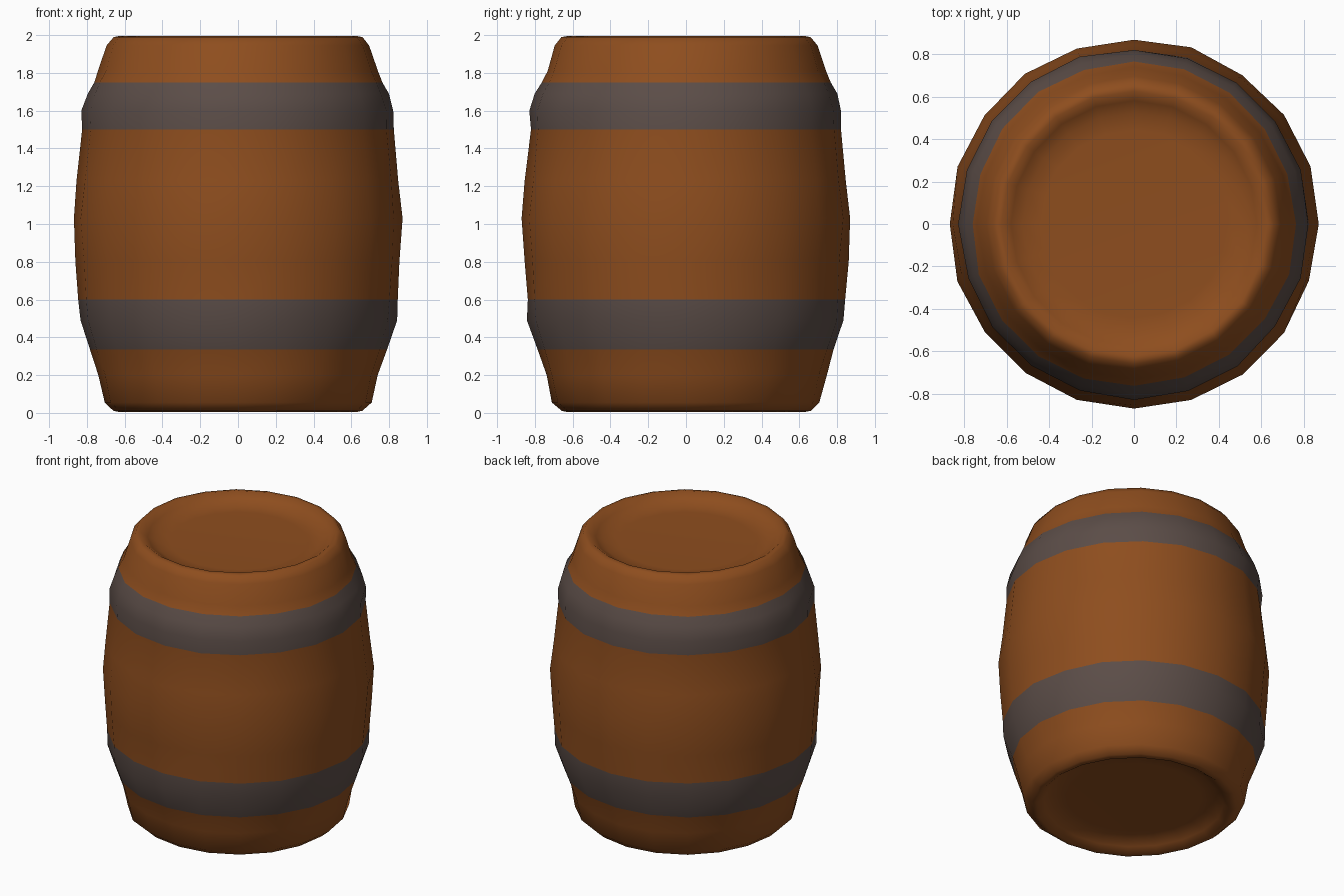
import bpy, bmesh, math, random

random.seed(4)
SIDES = 20

cube = bpy.data.objects.get("Cube")
if cube:
    bpy.data.objects.remove(cube, do_unlink=True)


def make_material(name, rgb):
    mat = bpy.data.materials.new(name)
    mat.use_nodes = True
    mat.diffuse_color = (*rgb, 1)
    mat.node_tree.nodes["Principled BSDF"].inputs["Base Color"].default_value = (*rgb, 1)
    return mat


wood = make_material("brown wood", (0.27, 0.075, 0.013))
iron = make_material("dark iron", (0.105, 0.074, 0.064))

# Softly dished lids, from the lid's middle out to the rim (radius, depth from the end)
lid = [(0.44, 0.07), (0.525, 0.066), (0.58, 0.036), (0.625, 0.004), (0.66, 0.011)]

# Bulging staves with hoop edges, bottom to top (radius, height)
staves = [(0.71, 0.055), (0.742, 0.2), (0.785, 0.335), (0.838, 0.49), (0.842, 0.6),
          (0.858, 0.8), (0.872, 1.03), (0.85, 1.23), (0.822, 1.5), (0.825, 1.6),
          (0.797, 1.69), (0.765, 1.75), (0.737, 1.81), (0.695, 1.945)]

profile = lid + staves + [(r, 2 - d) for r, d in reversed(lid)]

# Lathe the profile with slightly uneven, hand-hewn radii
bm = bmesh.new()
rings = []
for r, z in profile:
    wobble = 0.005 if r > 0.7 else 0.002
    ring = []
    for i in range(SIDES):
        a = math.tau * i / SIDES
        rad = r + random.uniform(-wobble, wobble)
        ring.append(bm.verts.new((rad * math.cos(a), rad * math.sin(a), z)))
    rings.append(ring)

for low, high in zip(rings, rings[1:]):
    for i in range(SIDES):
        j = (i + 1) % SIDES
        face = bm.faces.new((low[i], low[j], high[j], high[i]))
        # Iron hoops are the two height bands around the staves
        h = face.calc_center_median().z
        face.material_index = int(0.335 < h < 0.6 or 1.5 < h < 1.75)

# Lid floors
bm.faces.new(list(reversed(rings[0])))
bm.faces.new(rings[-1])
for face in bm.faces:
    face.smooth = True

mesh = bpy.data.meshes.new("barrel")
bm.to_mesh(mesh)
bm.free()
mesh.materials.append(wood)
mesh.materials.append(iron)
barrel = bpy.data.objects.new("barrel", mesh)
bpy.context.collection.objects.link(barrel)
